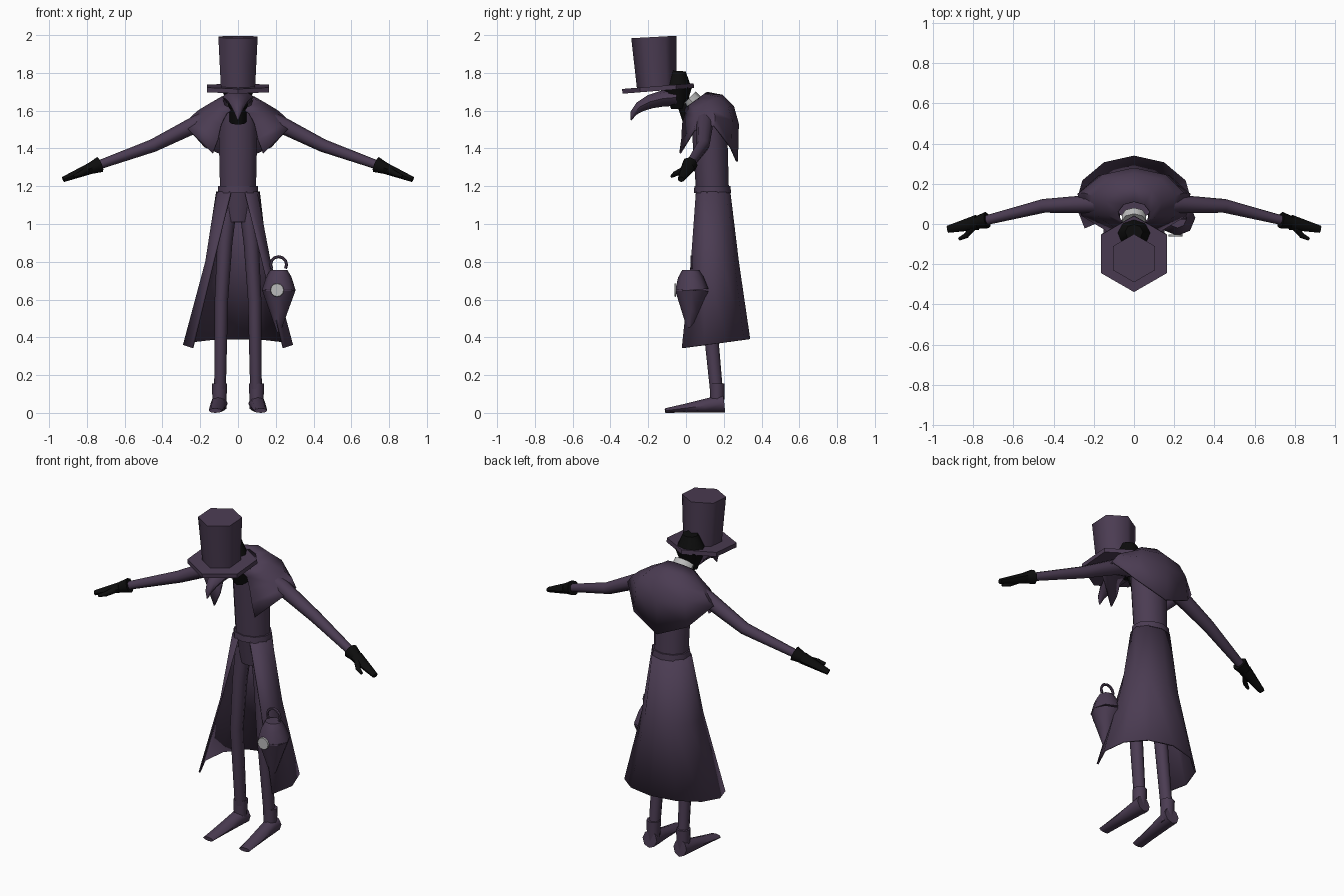
import bpy, bmesh, math
from mathutils import Vector

old = bpy.data.objects.get("Cube")
if old:
    bpy.data.objects.remove(old, do_unlink=True)


def material(name, red, green, blue):
    mat = bpy.data.materials.new(name)
    mat.use_nodes = True
    colour = (red, green, blue, 1)
    mat.diffuse_color = colour
    mat.node_tree.nodes["Principled BSDF"].inputs["Base Color"].default_value = colour
    return mat


PURPLE = material("dusky purple cloth", .07, .045, .085)
BLACK = material("black leather", .004, .004, .004)
PALE = material("pale grey", .5, .5, .5)
ACROSS, DEEP, UP = Vector((1, 0, 0)), Vector((0, 1, 0)), Vector((0, 0, 1))


def finish(name, bm, mat, smooth_angle):
    """Turn a bmesh into a shaded object of one colour."""
    bmesh.ops.recalc_face_normals(bm, faces=bm.faces[:])
    mesh = bpy.data.meshes.new(name)
    bm.to_mesh(mesh)
    bm.free()
    mesh.materials.append(mat)
    obj = bpy.data.objects.new(name, mesh)
    bpy.context.collection.objects.link(obj)
    bpy.ops.object.select_all(action='DESELECT')
    obj.select_set(True)
    bpy.context.view_layer.objects.active = obj
    bpy.ops.object.shade_smooth_by_angle(angle=math.radians(smooth_angle))
    return obj


def bridge(bm, first, second, closed):
    """Join two rows of vertices with quads."""
    count = len(first)
    for k in range(count if closed else count - 1):
        n = (k + 1) % count
        bm.faces.new((first[k], first[n], second[n], second[k]))


def blend(pair, factor):
    return pair[0] + (pair[1] - pair[0]) * factor


def tube(name, points, size, mat=PURPLE, flat=(1, 1), sides=8, hint=ACROSS,
         mirror=1, smooth_angle=50):
    """Loft rings along points; size tapers evenly, flat is depth over width."""
    bm = bmesh.new()
    centres = [Vector((mirror * x, y, z)) for x, y, z in points]
    last = len(centres) - 1
    rings = []
    for i, centre in enumerate(centres):
        along = (centres[min(i + 1, last)] - centres[max(i - 1, 0)]).normalized()
        wide = (hint - along * hint.dot(along)).normalized()
        radius = blend(size, i / last)
        wide, thick = wide * radius, along.cross(wide) * radius * blend(flat, i / last)
        turns = [math.tau * k / sides for k in range(sides)]
        rings.append([bm.verts.new(centre + wide * math.sin(t) + thick * math.cos(t))
                      for t in turns])
    for first, second in zip(rings, rings[1:]):
        bridge(bm, first, second, True)
    bm.faces.new(rings[0])
    bm.faces.new(rings[-1])
    return finish(name, bm, mat, smooth_angle)


def cloth(name, rows, columns=9):
    """Wrap cloth round the body, open in front.

    Each row: opening angle, half width, centre y, depth, height, tilt, dip.
    Tilt lowers the front below the back; dip lowers both below the sides.
    """
    bm = bmesh.new()
    grid = []
    for opening, width, centre, depth, height, tilt, dip in rows:
        start = math.radians(opening)
        row = []
        for k in range(columns):
            t = blend((start, math.tau - start), k / (columns - 1))
            front = math.cos(t)
            row.append(bm.verts.new((width * math.sin(t), centre - depth * front,
                                     height - tilt * front - dip * front * front)))
        grid.append(row)
    for first, second in zip(grid, grid[1:]):
        bridge(bm, first, second, False)
    obj = finish(name, bm, PURPLE, 45)
    solid = obj.modifiers.new("thickness", 'SOLIDIFY')
    solid.thickness = .01
    solid.offset = 0


def line(start, end, steps):
    """Evenly spaced points from start to end."""
    a, b = Vector(start), Vector(end)
    return [a.lerp(b, k / steps) for k in range(steps + 1)]


def arc(start, end, steps):
    return [math.radians(blend((start, end), k / steps)) for k in range(steps + 1)]


# Top hat, leaning slightly forward
tube("hat_brim", [(0, -.147, 1.705), (0, -.149, 1.73)], (.19, .19), sides=6, smooth_angle=30)
tube("hat_crown", [(0, -.155, 1.715), (0, -.17, 1.99)], (.104, .12), sides=6, smooth_angle=65)

# Head as two tapering halves, with a curved beak mask in front
for half, tip in (("upper_head", 1.81), ("lower_head", 1.61)):
    tube(half, line((0, -.045, 1.72), (0, -.04, tip), 2), (.09, .045), BLACK, flat=(.85, .85))
tube("beak_mask", [(0, -.05 - .24 * math.sin(t), 1.55 + .12 * math.cos(t))
                   for t in arc(0, 90, 5)], (.082, .003), flat=(.55, 1))
tube("neck", [(0, -.01, 1.66), (0, .03, 1.54)], (.045, .045), BLACK)
tube("collar", [(0, .045, 1.635), (0, .015, 1.665)], (.06, .06), PALE, flat=(.85, .85))

# Upper body and hips
trunk = dict(flat=(.87, .87), sides=10)
tube("torso", line((0, .14, 1.18), (0, .12, 1.6), 2), (.1, .11), **trunk)
tube("belt", [(0, .14, 1.165), (0, .14, 1.2)], (.113, .11), **trunk)
tube("hips", line((0, .135, 1.01), (0, .14, 1.17), 2), (.065, .1), **trunk)

# Shoulder cape and long coat skirt
cloth("shoulder_cape", [
    (20, .08, .05, .06, 1.65, .045, 0),
    (25, .14, .09, .1, 1.63, .05, 0),
    (25, .21, .11, .14, 1.59, .05, .02),
    (25, .25, .12, .155, 1.56, .05, .08),
    (28, .285, .11, .16, 1.53, 0, .2)])
cloth("coat_skirt", [
    (20, .113, .14, .09, 1.17, 0, 0),
    (50, .17, .125, .15, .8, 0, 0),
    (57, .287, .105, .23, .36, .03, 0)])

# Paired limbs
for label, side in (("left", 1), ("right", -1)):
    tube(label + "_leg", [(.05, .13, 1.1), (.07, .12, .9), (.088, .115, .6), (.095, .16, .13)],
         (.045, .031), flat=(1.1, 1.1), mirror=side)
    tube(label + "_boot_shaft", [(.098, .165, .02), (.098, .165, .155)], (.036, .04), mirror=side)
    tube(label + "_boot_foot", line((.1, .2, .05), (.12, -.11, .012), 3), (.045, .035),
         flat=(1.1, .35), mirror=side)
    reach = dict(hint=DEEP, mirror=side)
    wrist, fingertip = (.73, .02, 1.315), (.925, -.026, 1.236)
    tube(label + "_arm", [(.1, .1, 1.57), (.22, .1, 1.53), (.45, .09, 1.415), wrist],
         (.055, .024), **reach)
    hand = line(wrist, fingertip, 4)
    tube(label + "_glove_cuff", hand[:2], (.042, .031), BLACK, **reach)
    tube(label + "_glove_hand", hand[1:], (.038, .018), BLACK, flat=(.8, .8), **reach)
    tube(label + "_glove_thumb", [hand[1], (.835, -.058, 1.265), (.87, -.075, 1.252)],
         (.02, .008), BLACK, **reach)

# Hanging lantern with a pale round face and a ring handle
tube("lantern_base", line((.215, .02, .425), (.216, .03, .65), 2), (.008, .089))
tube("lantern_cap", [(.216, .03, .65), (.216, .025, .72), (.216, .025, .757)], (.089, .045))
tube("lantern_face", [(.207, -.053, .65), (.207, -.062, .65)], (.036, .034), PALE, sides=12)
tube("lantern_handle", [(.215 + .042 * math.cos(t), .03, .785 + .042 * math.sin(t))
                        for t in arc(-30, 210, 8)], (.008, .008), sides=6, hint=DEEP)
